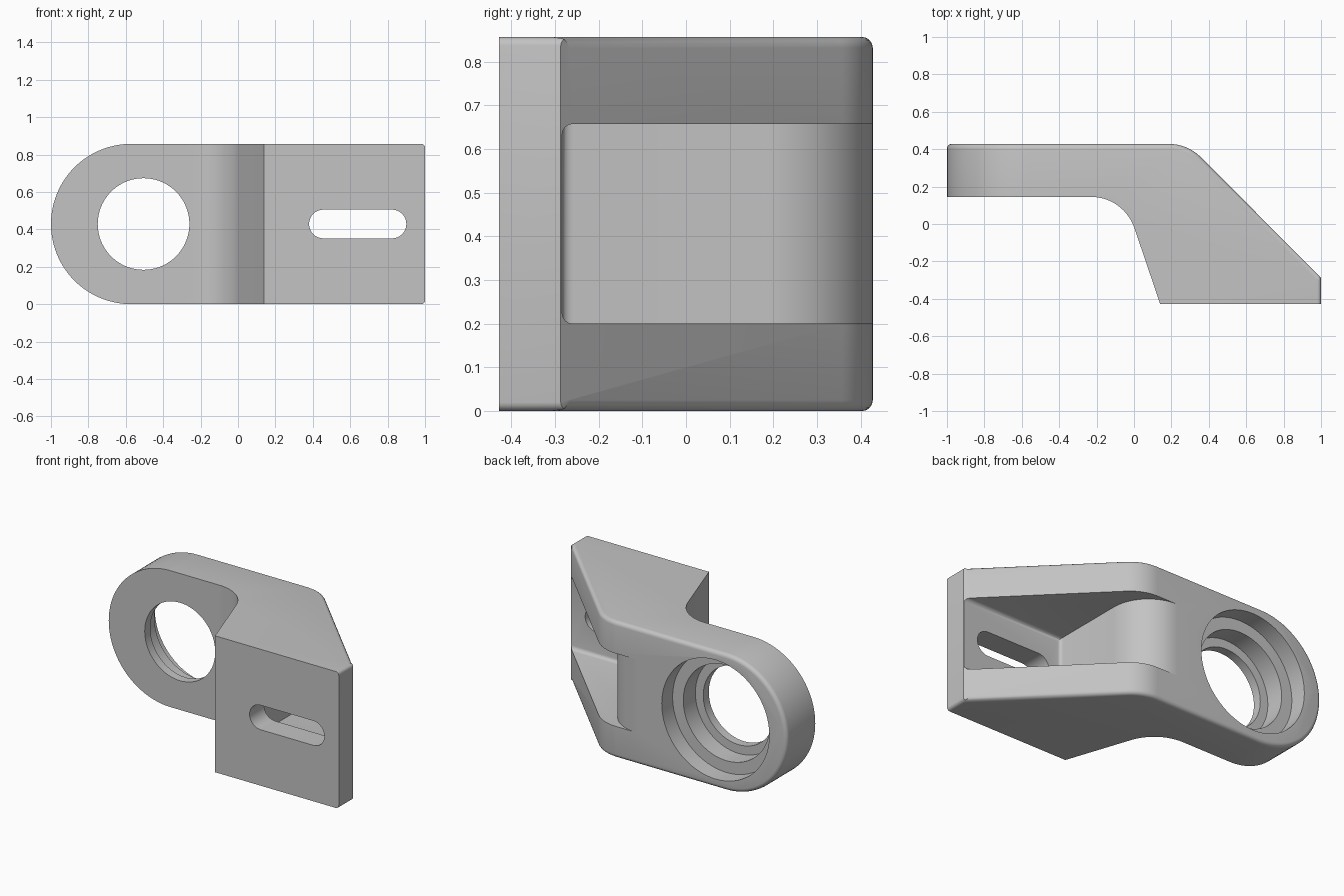
import bpy, bmesh
from math import sin, cos, pi, radians
from mathutils import Vector

default = bpy.data.objects.get("Cube")
if default:
    bpy.data.objects.remove(default, do_unlink=True)

HALF_Y, HEIGHT = 0.428, 0.857
MID = HEIGHT / 2

metal = bpy.data.materials.new("grey_metal")
metal.use_nodes = True
grey = (0.55, 0.55, 0.55, 1)
metal.diffuse_color = grey
metal.node_tree.nodes["Principled BSDF"].inputs["Base Color"].default_value = grey


def arc(cx, cy, r, start, end, steps):
    """Points on an arc, angles in degrees."""
    angles = [radians(start + (end - start) * i / steps) for i in range(steps + 1)]
    return [(cx + r * cos(a), cy + r * sin(a)) for a in angles]


def prism(name, points, axis, low, high):
    """Extrude a 2D outline along z (outline in xy) or y (outline in xz)."""
    place = (lambda p, h: (p[0], p[1], h)) if axis == "z" else (lambda p, h: (p[0], h, p[1]))
    bm = bmesh.new()
    base = bm.faces.new([bm.verts.new(place(p, low)) for p in points])
    extruded = bmesh.ops.extrude_face_region(bm, geom=[base])["geom"]
    shift = Vector(place((0, 0), high - low))
    bmesh.ops.translate(bm, vec=shift, verts=[v for v in extruded if isinstance(v, bmesh.types.BMVert)])
    bmesh.ops.recalc_face_normals(bm, faces=bm.faces)
    mesh = bpy.data.meshes.new(name)
    bm.to_mesh(mesh)
    bm.free()
    mesh.materials.append(metal)
    obj = bpy.data.objects.new(name, mesh)
    bpy.context.collection.objects.link(obj)
    return obj


def round_edges(obj, wanted, radius, segments):
    """Round every edge accepted by the given rule."""
    bm = bmesh.new()
    bm.from_mesh(obj.data)
    bmesh.ops.dissolve_limit(bm, angle_limit=radians(0.5), verts=bm.verts, edges=bm.edges)
    bm.normal_update()
    edges = [e for e in bm.edges if len(e.link_faces) == 2 and wanted(e)]
    bmesh.ops.bevel(bm, geom=edges, offset=radius, offset_type='OFFSET', affect='EDGES',
                    segments=segments, profile=0.5, clamp_overlap=False)
    bm.to_mesh(obj.data)
    bm.free()


def boolean(obj, cutter, operation='DIFFERENCE'):
    """Apply a boolean, then remove the helper."""
    mod = obj.modifiers.new(cutter.name, 'BOOLEAN')
    mod.operation, mod.solver, mod.object = operation, 'EXACT', cutter
    bpy.context.view_layer.update()
    graph = bpy.context.evaluated_depsgraph_get()
    mesh = bpy.data.meshes.new_from_object(obj.evaluated_get(graph))
    obj.modifiers.clear()
    obj.data = mesh
    bpy.data.objects.remove(cutter, do_unlink=True)


# Bracket body: cranked plan profile
plan = [(-1.1, 0.145)]
plan += arc(-0.23, -0.1, 0.245, 90, 19, 14)
plan += [(0.14, -HALF_Y), (1.0, -HALF_Y), (1.0, -0.287)]
plan += arc(0.187, HALF_Y - 0.24, 0.24, 45, 90, 10)
plan += [(-1.1, HALF_Y)]
body = prism("bracket_body", plan, "z", -0.1, HEIGHT + 0.1)

# Elevation outline: round eye end and softened corners at the foot
r = 0.02
outline = arc(-1 + MID, MID, MID, 90, 270, 48)
outline += arc(1 - r, r, r, -90, 0, 4) + arc(1 - r, HEIGHT - r, r, 0, 90, 4)
boolean(body, prism("elevation_outline", outline, "y", -1, 1), 'INTERSECT')


# Rounded rim around the back surface
def back_rim(edge):
    a, b = (f.normal for f in edge.link_faces)
    if a.y < b.y:
        a, b = b, a
    return a.y > 0.3 and abs(b.y) < 0.05 and b.x < 0.5


round_edges(body, back_rim, 0.025, 4)

# Pocket between the two side ribs, with a filleted floor
floor = -0.284
pocket_plan = [(1.3, 0.6), (1.3, floor), (0.295, floor)]
pocket_plan += arc(0.046, HALF_Y - 0.249, 0.249, 0, 90, 16) + [(0.046, 0.6)]
pocket = prism("pocket", pocket_plan, "z", 0.2, 0.658)
round_edges(pocket, lambda e: all(abs(v.co.y - floor) < 1e-4 for v in e.verts)
            and any(v.co.x < 1 for v in e.verts), 0.025, 4)
boolean(body, pocket)

# Adjustment slot through the foot
slot = arc(0.457, MID, 0.077, 90, 270, 16) + arc(0.823, MID, 0.077, -90, 90, 16)
boolean(body, prism("slot", slot, "y", -0.6, -0.2))

# Stepped bore through the eye: lip, middle bore, outer counterbore
for radius, depth in ((0.245, 0.0), (0.30, 0.20), (0.374, 0.32)):
    circle = arc(-0.505, MID, radius, 0, 360, 72)[:-1]
    boolean(body, prism("bore", circle, "y", depth, 0.6))

# Smooth shading with sharp edges kept
bpy.ops.object.select_all(action='DESELECT')
body.select_set(True)
bpy.context.view_layer.objects.active = body
bpy.ops.object.shade_smooth_by_angle(angle=radians(30))
